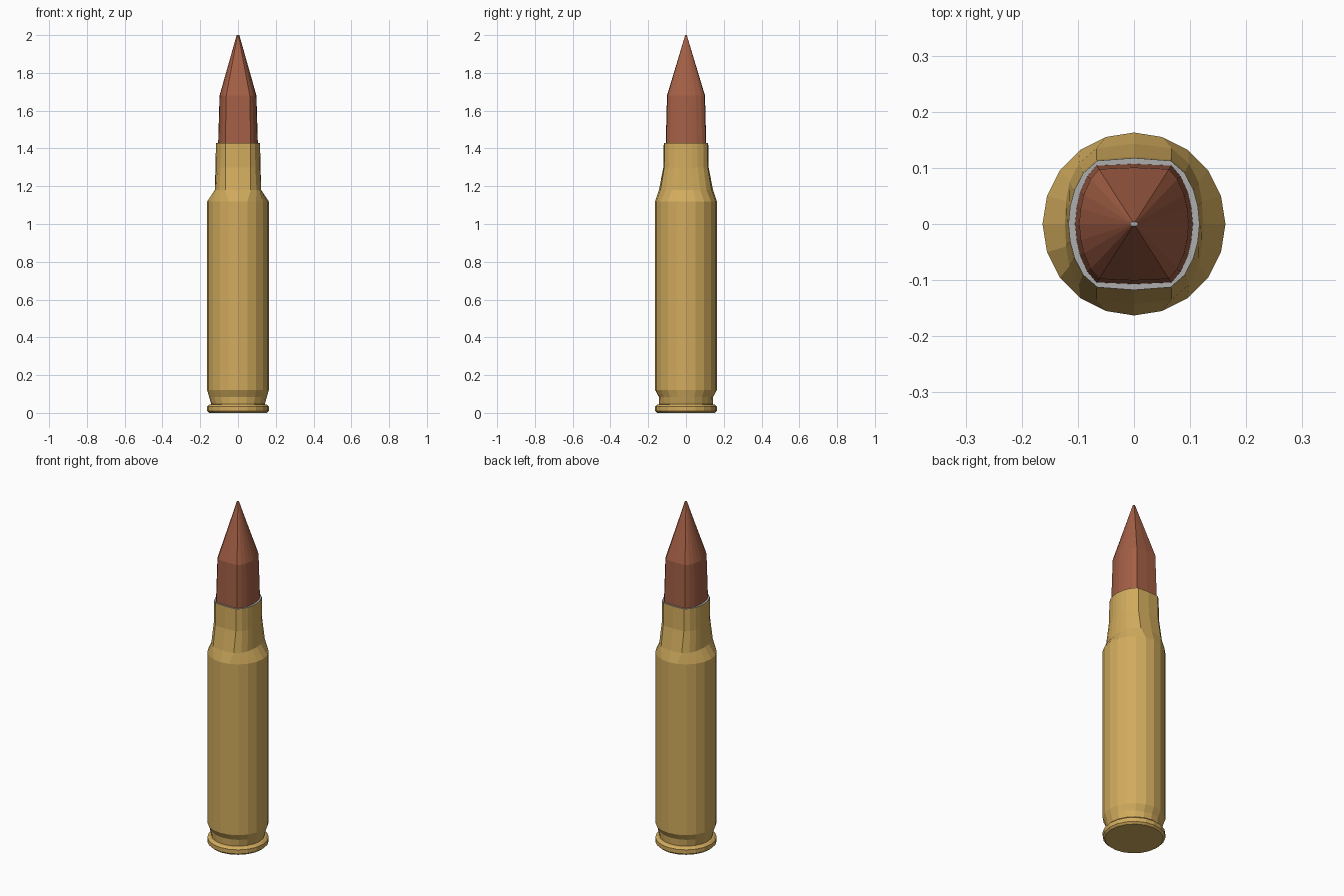
import bpy, bmesh, math

if "Cube" in bpy.data.objects:
    bpy.data.objects.remove(bpy.data.objects["Cube"])


def material(name, rgb):
    m = bpy.data.materials.new(name)
    m.diffuse_color = (*rgb, 1)
    m.use_nodes = True
    m.node_tree.nodes["Principled BSDF"].inputs["Base Color"].default_value = m.diffuse_color
    return m


brass = material("brass", (0.64, 0.41, 0.11))
copper = material("copper", (0.37, 0.115, 0.06))
steel = material("steel_grey", (0.42, 0.42, 0.42))


def round_section(rx, ry=None):
    """One quadrant of a 20-sided ellipse."""
    ry = ry or rx
    return [(rx * math.cos(math.radians(a)), ry * math.sin(math.radians(a)))
            for a in range(0, 91, 18)]


def ring(quadrant):
    """Mirror a six-point quadrant into a full 20-point loop."""
    half = quadrant + [(-x, y) for x, y in quadrant[-2::-1]]
    return half + [(-x, -y) for x, y in half[1:-1]]


def scaled(quadrant, sx, sy):
    return [(x * sx, y * sy) for x, y in quadrant]


def loft(name, sections, mats, grey_from):
    """Skin a stack of (z, quadrant) loops; faces from grey_from up use slot 1."""
    bm = bmesh.new()
    loops = [[bm.verts.new((x, y, z)) for x, y in ring(q)] for z, q in sections]
    bm.faces.new(loops[0][::-1])
    for k, (a, b) in enumerate(zip(loops, loops[1:])):
        for i in range(20):
            j = (i + 1) % 20
            f = bm.faces.new((a[i], a[j], b[j], b[i]))
            f.material_index = int(k >= grey_from)
    top = bm.faces.new(loops[-1])
    top.material_index = 1
    bmesh.ops.recalc_face_normals(bm, faces=bm.faces)
    me = bpy.data.meshes.new(name)
    bm.to_mesh(me)
    bm.free()
    for m in mats:
        me.materials.append(m)
    ob = bpy.data.objects.new(name, me)
    bpy.context.collection.objects.link(ob)
    return ob


# Squarish neck and projectile cross-sections (one quadrant)
neck = [(.118, 0), (.115, .032), (.107, .062), (.091, .093), (.066, .115), (0, .12)]
core = [(.105, 0), (.102, .03), (.096, .056), (.083, .085), (.067, .104), (0, .107)]
shoulder = [(.123, 0), (.121, .04), (.115, .075), (.098, .108), (.067, .135), (0, .143)]

# Case: rim, extraction groove, body, shoulder, neck and grey mouth
loft("case", [
    (0.0, round_section(.152)),
    (0.010, round_section(.163)),
    (0.034, round_section(.163)),
    (0.044, round_section(.152)),
    (0.046, round_section(.142)),
    (0.085, round_section(.153, .144)),
    (0.12, round_section(.163)),
    (1.12, round_section(.163)),
    (1.18, shoulder),
    (1.30, scaled(neck, 1.01, 1.0)),
    (1.43, scaled(neck, .99, .98)),
    (1.43, scaled(core, 1.0, 1.0)),
    (1.40, scaled(core, .99, .99)),
], [brass, steel], 10)

# Projectile with a tiny grey tip
loft("projectile", [
    (1.38, core),
    (1.43, core),
    (1.68, scaled(core, .93, .94)),
    (2.0, round_section(.007, .004)),
], [copper, steel], 3)
